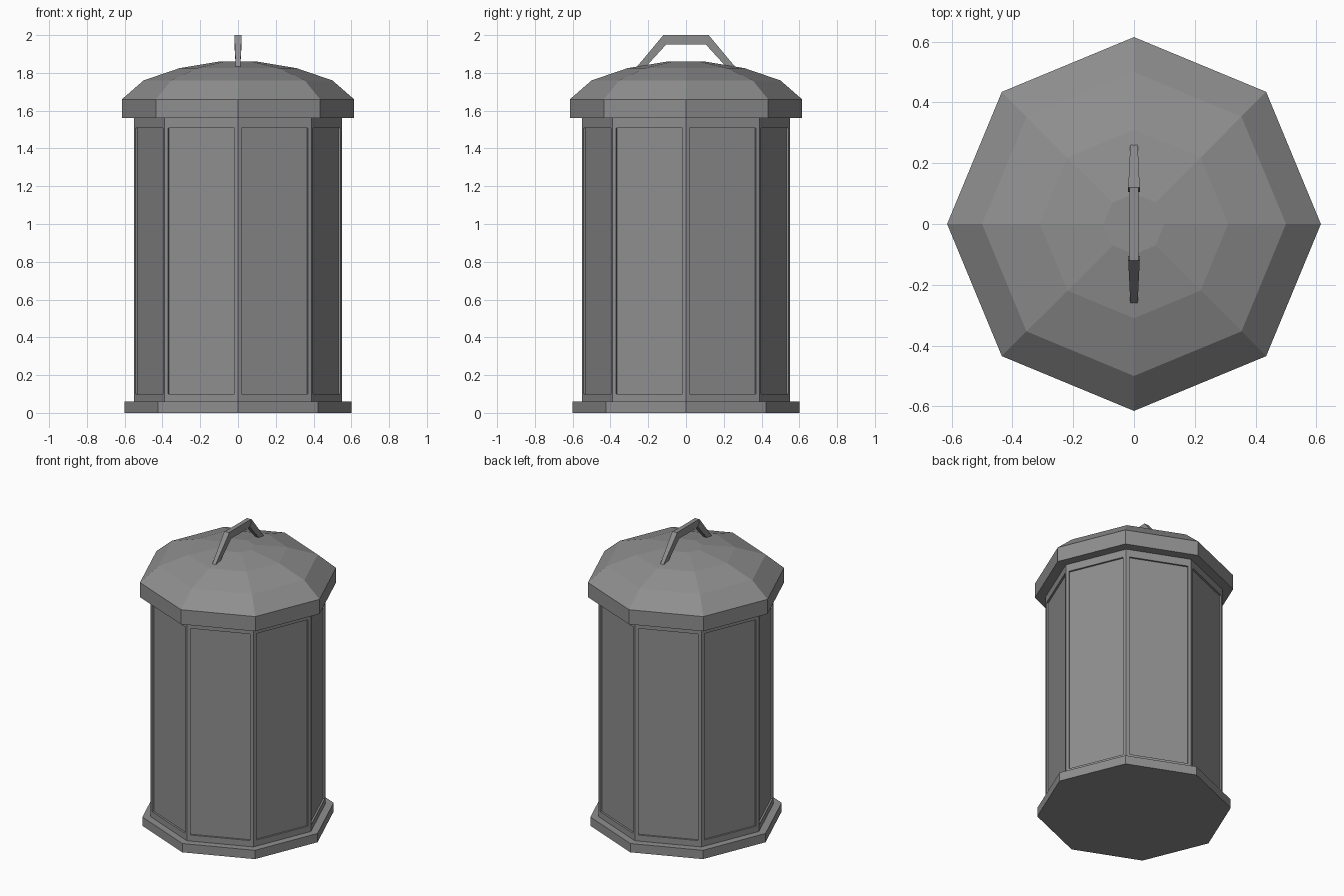
import bpy, bmesh, math
from mathutils import Vector

if "Cube" in bpy.data.objects:
    bpy.data.objects.remove(bpy.data.objects["Cube"])

metal = bpy.data.materials.new("grey metal")
metal.diffuse_color = (0.27, 0.275, 0.27, 1)
metal.use_nodes = True
metal.node_tree.nodes["Principled BSDF"].inputs["Base Color"].default_value = metal.diffuse_color


def finish(name, bm):
    bmesh.ops.recalc_face_normals(bm, faces=bm.faces)
    me = bpy.data.meshes.new(name)
    bm.to_mesh(me)
    bm.free()
    me.materials.append(metal)
    ob = bpy.data.objects.new(name, me)
    bpy.context.collection.objects.link(ob)
    return ob


def octagon_stack(profile):
    """Closed eight-sided solid from (radius, z) rings."""
    bm = bmesh.new()
    rings = []
    for r, z in profile:
        rings.append([bm.verts.new((r * math.cos(i * math.pi / 4), r * math.sin(i * math.pi / 4), z))
                      for i in range(8)])
    for a, b in zip(rings, rings[1:]):
        for i in range(8):
            j = (i + 1) % 8
            bm.faces.new((a[i], a[j], b[j], b[i]))
    bm.faces.new(rings[0][::-1])
    bm.faces.new(rings[-1])
    bmesh.ops.recalc_face_normals(bm, faces=bm.faces)
    return bm


# base plinth
finish("base", octagon_stack([(0.60, 0), (0.60, 0.06)]))

# body with a recessed panel on every side
bm = octagon_stack([(0.55, 0.06), (0.55, 0.08), (0.55, 1.53), (0.55, 1.56)])
sides = [f for f in bm.faces if abs(f.normal.z) < 0.1 and f.calc_area() > 0.3]
bmesh.ops.inset_individual(bm, faces=sides, thickness=0.03, depth=0)
for f in sides:
    n = f.normal.copy()
    new = bmesh.ops.extrude_discrete_faces(bm, faces=[f])["faces"][0]
    bmesh.ops.translate(bm, verts=new.verts, vec=n * -0.012)
finish("body", bm)

# domed lid with a vertical rim
finish("lid", octagon_stack([(0.615, 1.56), (0.615, 1.66), (0.50, 1.76),
                             (0.31, 1.825), (0.10, 1.86)]))

# handle: bar and two tapered legs; sections are (y, z) inner, outer, half width
def strut(name, start, end):
    bm = bmesh.new()
    rings = []
    for (y0, z0), (y1, z1), w in (start, end):
        rings.append([bm.verts.new(p) for p in
                      ((-w, y0, z0), (w, y0, z0), (w, y1, z1), (-w, y1, z1))])
    a, b = rings
    for i in range(4):
        j = (i + 1) % 4
        bm.faces.new((a[i], a[j], b[j], b[i]))
    bm.faces.new(a[::-1])
    bm.faces.new(b)
    finish(name, bm)


strut("handle_bar", ((-0.105, 1.95), (-0.12, 2.0), 0.015), ((0.105, 1.95), (0.12, 2.0), 0.015))
for side, name in ((-1, "handle_front_leg"), (1, "handle_back_leg")):
    strut(name, ((side * 0.105, 1.95), (side * 0.12, 2.0), 0.019),
          ((side * 0.215, 1.83), (side * 0.262, 1.83), 0.012))
